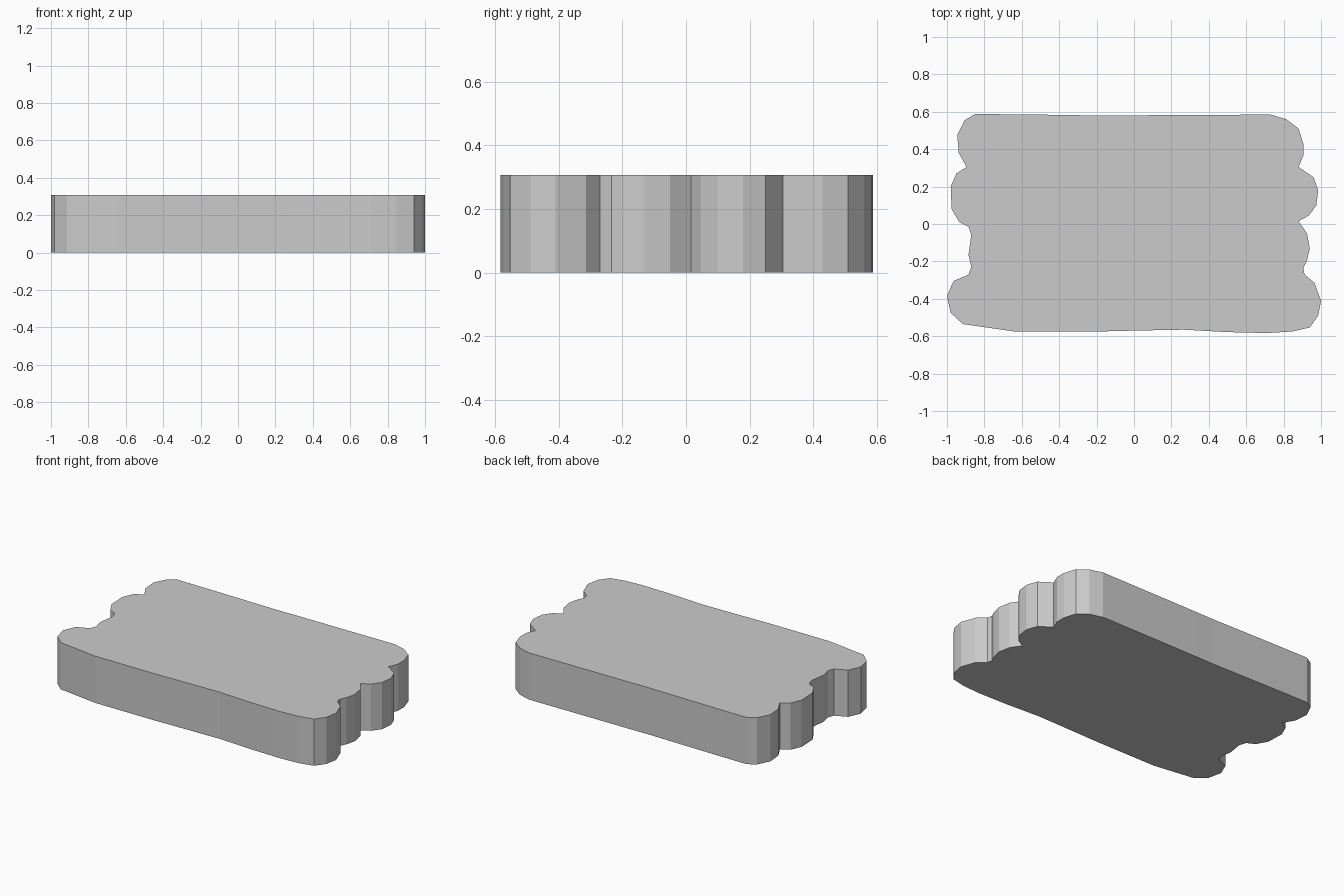
import bpy, bmesh

HEIGHT = 0.307

# Outline of the slab, counter-clockwise seen from above
front_edge = [(-.915, -.535), (-.635, -.575), (-.2, -.575), (0, -.57), (.265, -.565),
              (.5, -.578), (.71, -.583), (.845, -.575)]
right_lobes = [(.94, -.553), (.985, -.49), (1, -.41), (.965, -.315), (.912, -.27),
               (.905, -.235), (.925, -.195), (.94, -.13), (.925, -.05), (.88, .015),
               (.935, .045), (.975, .1), (.985, .18), (.96, .25), (.88, .305),
               (.905, .365), (.905, .43), (.88, .51), (.815, .56), (.73, .585)]
back_edge = [(0, .581), (-.13, .579), (-.52, .585), (-.85, .588)]
left_lobes = [(-.905, .555), (-.945, .475), (-.937, .38), (-.895, .305), (-.95, .27),
              (-.98, .2), (-.975, .08), (-.935, .01), (-.885, -.015), (-.87, -.06),
              (-.885, -.165), (-.87, -.23), (-.885, -.27), (-.965, -.305),
              (-1, -.385), (-.98, -.475)]

# Slab: one flat face pulled up, with flat sides
bm = bmesh.new()
base = bm.faces.new([bm.verts.new((x, y, 0))
                     for x, y in front_edge + right_lobes + back_edge + left_lobes])
top = bmesh.ops.extrude_face_region(bm, geom=[base], use_keep_orig=True)["geom"]
bmesh.ops.translate(bm, vec=(0, 0, HEIGHT),
                    verts=[g for g in top if isinstance(g, bmesh.types.BMVert)])
bmesh.ops.recalc_face_normals(bm, faces=bm.faces)
mesh = bpy.data.meshes.new("scalloped_slab")
bm.to_mesh(mesh)
bm.free()
slab = bpy.data.objects.new("scalloped_slab", mesh)
bpy.context.collection.objects.link(slab)
